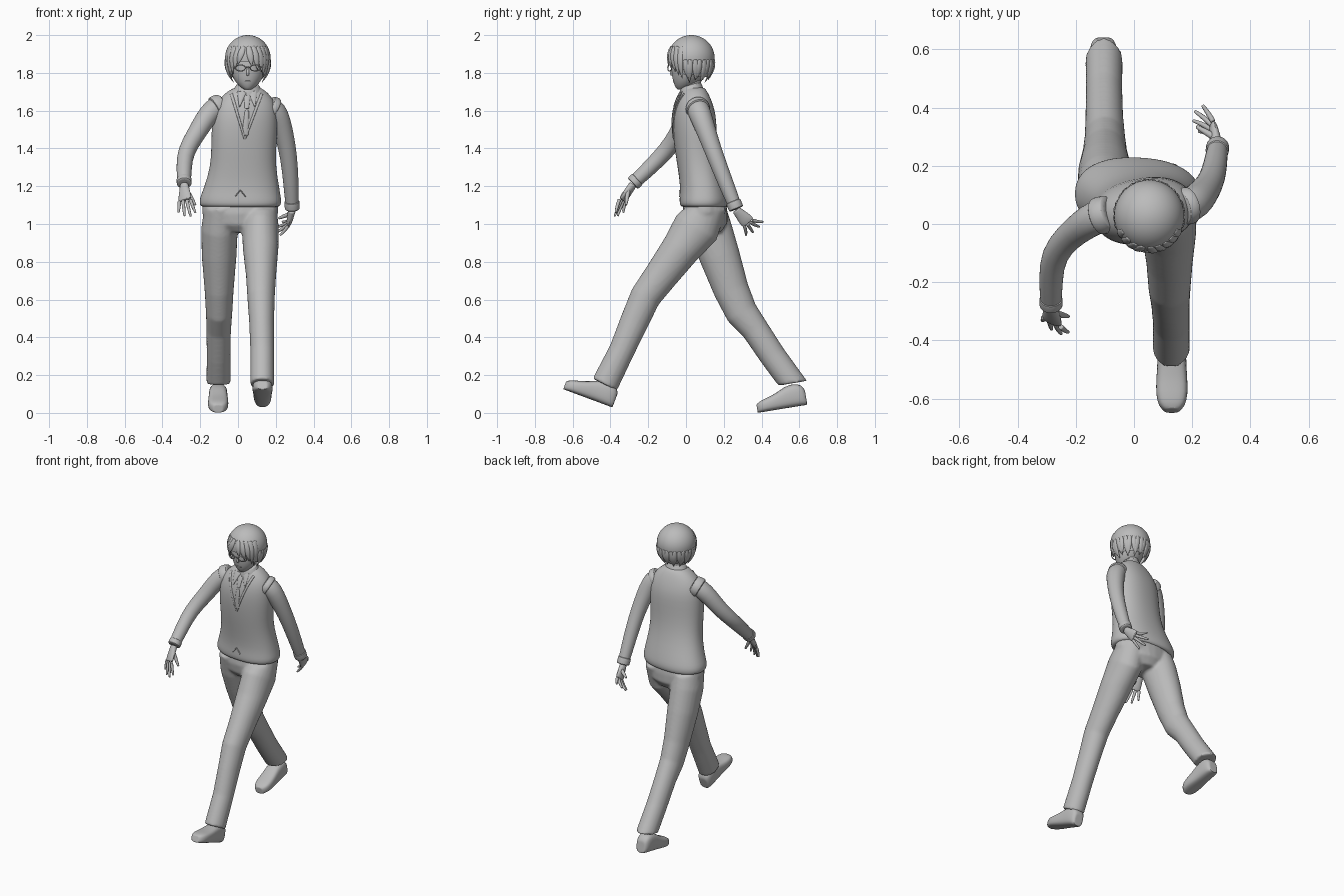
import bpy, bmesh, math
from mathutils import Vector
from mathutils.bvhtree import BVHTree

if "Cube" in bpy.data.objects:
    bpy.data.objects.remove(bpy.data.objects["Cube"], do_unlink=True)

grey = bpy.data.materials.new("plain_grey")
grey.use_nodes = True
grey.diffuse_color = (0.5, 0.5, 0.5, 1)
grey.node_tree.nodes["Principled BSDF"].inputs["Base Color"].default_value = (0.5, 0.5, 0.5, 1)


def finish(bm, name, subdiv=1):
    """Turn a bmesh into a named, smooth, subdivided object."""
    bmesh.ops.recalc_face_normals(bm, faces=bm.faces)
    mesh = bpy.data.meshes.new(name)
    bm.to_mesh(mesh)
    bm.free()
    mesh.materials.append(grey)
    obj = bpy.data.objects.new(name, mesh)
    bpy.context.collection.objects.link(obj)
    if subdiv:
        obj.modifiers.new("smooth", 'SUBSURF').levels = subdiv
        obj.modifiers["smooth"].render_levels = subdiv
    return obj


def skin(bm, rings):
    """Bridge rings of points and cap both ends with a small inset."""
    mid = [sum(r, Vector()) / len(r) for r in (rings[0], rings[-1])]
    rings = ([[mid[0].lerp(p, 0.85) for p in rings[0]]] + rings
             + [[mid[1].lerp(p, 0.85) for p in rings[-1]]])
    loops = [[bm.verts.new(p) for p in r] for r in rings]
    n = len(loops[0])
    for a, b in zip(loops, loops[1:]):
        for i in range(n):
            j = (i + 1) % n
            bm.faces.new((a[i], a[j], b[j], b[i]))
    bm.faces.new(loops[0])
    bm.faces.new(loops[-1])


def tube(bm, stations, sides=16, ref=(1, 0, 0), start=None, end=None):
    """Sweep ellipses; a station is x, y, z, half width, half depth."""
    pts = [Vector(s[:3]) for s in stations]
    rings = []
    for i, s in enumerate(stations):
        t = pts[min(i + 1, len(pts) - 1)] - pts[max(i - 1, 0)]
        if i == 0 and start:
            t = Vector(start)
        if i == len(pts) - 1 and end:
            t = Vector(end)
        t.normalize()
        u = Vector(ref)
        u = (u - t * u.dot(t)).normalized()
        v = t.cross(u)
        angles = [math.tau * k / sides for k in range(sides)]
        rings.append([pts[i] + u * math.cos(a) * s[3] + v * math.sin(a) * s[-1] for a in angles])
    skin(bm, rings)


def tube_object(name, stations, subdiv=1, **kw):
    bm = bmesh.new()
    tube(bm, stations, **kw)
    return finish(bm, name, subdiv)


def layers(name, rows, yaw=lambda z: 0, power=1.0, sides=32):
    """Stack of level ellipses; a row is z, x, y, half width, half depth."""
    rings = []
    for z, cx, cy, rx, ry in rows:
        ring = []
        for k in range(sides):
            a = math.tau * k / sides
            c, s = math.cos(a), math.sin(a)
            x = rx * math.copysign(abs(c) ** power, c)
            y = ry * math.copysign(abs(s) ** power, s)
            w = yaw(z)
            ring.append(Vector((cx + x * math.cos(w) - y * math.sin(w),
                                cy + x * math.sin(w) + y * math.cos(w), z)))
        rings.append(ring)
    bm = bmesh.new()
    skin(bm, rings)
    return finish(bm, name)


# Trousers: two striding legs fused with the hips
bm = bmesh.new()
tube(bm, [(.115, .1, 1.08, .09, .115), (.118, .055, .98, .098, .125), (.12, -.03, .865, .094, .103),
          (.122, -.13, .73, .08, .09), (.122, -.215, .615, .073, .082), (.125, -.275, .48, .066, .076),
          (.128, -.34, .33, .063, .068), (.128, -.43, .15, .064, .072)], 24, start=(0, 0, -1))
tube(bm, [(-.09, .1, 1.08, .09, .115), (-.098, .13, .97, .097, .115), (-.1, .178, .83, .092, .108),
          (-.1, .24, .65, .077, .094), (-.1, .295, .53, .07, .086), (-.102, .367, .44, .065, .073),
          (-.103, .46, .3, .063, .07), (-.103, .565, .157, .064, .077)], 24,
     start=(0, 0, -1), end=(0, .17, -1))
tube(bm, [(.012, .1, 1.13, .2, .11), (.012, .1, 1.06, .203, .12), (.012, .105, 1.0, .17, .115),
          (.012, .105, .955, .1, .08)], 24)
trousers = finish(bm, "trousers", 0)
remesh = trousers.modifiers.new("fuse", 'REMESH')
remesh.mode, remesh.voxel_size, remesh.use_smooth_shade = 'VOXEL', 0.009, True
relax = trousers.modifiers.new("relax", 'SMOOTH')
relax.factor, relax.iterations = 0.5, 6


# Shoes: flat soled sections from heel to toe
def shoe(name, x, heel, toe):
    heel, toe = Vector((x, *heel)), Vector((x, *toe))
    along = toe - heel
    up = Vector((1, 0, 0)).cross(along).normalized()
    if up.z < 0:
        up.negate()
    rings = []
    for t, w, h in ((0, .03, .08), (.05, .045, .11), (.2, .05, .125), (.4, .05, .115), (.6, .054, .085),
                    (.8, .056, .07), (.94, .046, .058), (1, .026, .045)):
        ring = []
        for k in range(16):
            a = math.tau * k / 16
            c, s = math.cos(a), math.sin(a)
            lift = h * .5 * (1 + math.copysign(abs(s) ** .6, s))
            ring.append(heel + along * t + up * lift
                        + Vector((math.copysign(abs(c) ** .7, c) * w, 0, 0)))
        rings.append(ring)
    bm = bmesh.new()
    skin(bm, rings)
    finish(bm, name)


shoe("left_shoe", .13, (-.39, .028), (-.65, .125))
shoe("right_shoe", -.105, (.642, .042), (.38, 0))

# Knitted vest, turned slightly towards the shoulders
vest = layers("vest", [
    (1.09, .012, .1, .203, .12), (1.1, .012, .098, .216, .13), (1.125, .013, .098, .218, .132),
    (1.15, .014, .096, .212, .129), (1.2, .02, .09, .198, .121), (1.3, .027, .068, .174, .112),
    (1.4, .03, .052, .172, .112), (1.5, .035, .045, .176, .115), (1.58, .037, .043, .172, .113),
    (1.64, .042, .041, .158, .097), (1.68, .045, .042, .128, .08), (1.71, .048, .042, .092, .064),
    (1.722, .05, .042, .065, .052)],
    yaw=lambda z: math.radians(-4 + 12 * min(1, (z - 1.09) / .4)), power=.88)

# Sleeves, cuffs and armhole bands
sleeves = {
    "left": [(.16, .055, 1.625, .058), (.2, .068, 1.6, .062), (.226, .09, 1.54, .057),
             (.25, .122, 1.45, .05), (.268, .155, 1.36, .046), (.28, .205, 1.23, .042),
             (.287, .262, 1.09, .036)],
    "right": [(-.08, .04, 1.635, .058), (-.135, .022, 1.605, .06), (-.175, -.005, 1.555, .055),
              (-.222, -.04, 1.475, .05), (-.278, -.105, 1.385, .046), (-.286, -.19, 1.3, .042),
              (-.285, -.275, 1.22, .037)]}
for side, path in sleeves.items():
    tube_object(side + "_sleeve", path)
    a, b = Vector(path[-2][:3]), Vector(path[-1][:3])
    tube_object(side + "_cuff", [(*a.lerp(b, t), .041) for t in (.78, .9, 1.08)])
    a, b = Vector(path[0][:3]), Vector(path[1][:3])
    tube_object(side + "_armhole", [(*a.lerp(b, t), r) for t, r in ((0, .06), (.5, .068), (.85, .066))])


# Hands: palm, four fingers and a thumb
def hand(side, wrist, knuckles, tips, thumb):
    wrist = Vector(wrist)
    k0, k1 = Vector(knuckles[0]), Vector(knuckles[1])
    across = k1 - k0
    mid = (k0 + k1) / 2
    bm = bmesh.new()
    tube(bm, [(*wrist, .024, .022), (*wrist.lerp(mid, .4), .031, .019),
              (*wrist.lerp(mid, .8), .04, .017), (*mid, .037, .012)], 12, ref=across)
    for i, tip in enumerate(tips):
        base, tip = k0.lerp(k1, i / 3), Vector(tip)
        bend = base.lerp(tip, .5) + (mid - wrist).normalized() * .007
        tube(bm, [(*base, .0105), (*bend, .0095), (*tip, .006)], 8, ref=across)
    base = wrist.lerp(k0, .35)
    tube(bm, [(*base, .014), (*base.lerp(Vector(thumb), .55), .012), (*thumb, .007)], 8, ref=across)
    finish(bm, side + "_hand")


hand("left", (.286, .265, 1.075), ((.272, .352, 1.02), (.268, .308, .993)),
     ((.235, .408, 1.012), (.208, .388, .985), (.203, .355, .955), (.222, .318, .94)), (.215, .335, 1.03))
hand("right", (-.285, -.28, 1.21), ((-.252, -.353, 1.13), (-.31, -.32, 1.122)),
     ((-.225, -.372, 1.06), (-.25, -.378, 1.04), (-.283, -.362, 1.042), (-.315, -.332, 1.06)),
     (-.225, -.318, 1.1))

# Neck and shirt collar
tube_object("neck", [(.05, .045, 1.66, .05), (.051, .035, 1.72, .047), (.052, .028, 1.79, .047)])
tube_object("collar", [(.05, .03, 1.685, .09, .072), (.05, .03, 1.71, .075, .064),
                       (.051, .026, 1.738, .06, .055)], start=(0, -.3, 1), end=(0, -.3, 1), sides=24)

# Trim laid on the front of the vest
bpy.context.view_layer.update()
surface = BVHTree.FromObject(vest, bpy.context.evaluated_depsgraph_get())


def trim(name, a, b, r0, r1, steps=10):
    path = []
    for i in range(steps + 1):
        t = i / steps
        x, z = a[0] + (b[0] - a[0]) * t, a[1] + (b[1] - a[1]) * t
        hit = surface.ray_cast(Vector((x, -1, z)), Vector((0, 1, 0)))[0]
        if hit:
            path.append((*hit, r0 + (r1 - r0) * t, .006))
    tube_object(name, path, sides=8)


trim("neckline_left", (.125, 1.69), (.036, 1.45), .009, .006)
trim("neckline_right", (-.035, 1.69), (.036, 1.45), .009, .006)
trim("collar_flap_left", (.075, 1.7), (.09, 1.62), .028, .003)
trim("collar_flap_right", (.02, 1.7), (.008, 1.62), .028, .003)
trim("tie", (.047, 1.6), (.037, 1.47), .012, .02)
trim("tie_knot", (.048, 1.68), (.046, 1.61), .02, .012, 4)
trim("hem_notch_left", (.012, 1.18), (.04, 1.145), .003, .003, 4)
trim("hem_notch_right", (.012, 1.18), (-.015, 1.145), .003, .003, 4)

# Face
HX = .052
layers("face", [(1.712, HX, -.025, .018, .02), (1.722, HX, -.015, .036, .04), (1.75, HX, 0, .066, .068),
                (1.79, HX, .014, .088, .09), (1.84, HX, .022, .1, .102), (1.9, HX, .028, .1, .102),
                (1.95, HX, .03, .075, .08)], sides=24)
tube_object("nose", [(HX, -.07, 1.825, .006), (HX, -.082, 1.8, .009), (HX, -.074, 1.788, .008)], sides=8)
tube_object("mouth", [(HX - .018, -.064, 1.757, .002), (HX, -.07, 1.756, .003),
                      (HX + .018, -.064, 1.757, .002)], sides=6, ref=(0, 0, 1))


# Glasses: two rims, a bridge and side arms
def wire(name, points):
    tube_object(name, [(*p, .003) for p in points], sides=6, ref=(0, .3, 1), subdiv=0)


for side, s in (("left", 1), ("right", -1)):
    rim = []
    for k in range(17):
        a = math.tau * k / 16
        x = .04 + .027 * math.cos(a)
        rim.append((HX + s * x, -.096 + x * x * 4.5, 1.826 + .016 * math.sin(a)))
    bm = bmesh.new()
    for p, q in zip(rim, rim[1:]):
        tube(bm, [(*p, .003), (*q, .003)], 6, ref=(0, 1, .01))
    finish(bm, side + "_rim", 0)
    wire(side + "_arm", [(HX + s * .067, -.075, 1.83), (HX + s * .1, -.02, 1.832), (HX + s * .102, .03, 1.83)])
wire("bridge", [(HX - .014, -.094, 1.828), (HX, -.097, 1.831), (HX + .014, -.094, 1.828)])


# Hair cap, cut higher over the face
def hair_point(az, z, grow=1.0):
    rz = .12 if z > 1.88 else .165
    f = math.sqrt(max(0, 1 - ((z - 1.88) / rz) ** 2)) * grow
    return Vector((HX + .121 * f * math.cos(az), .028 + .124 * f * math.sin(az), z))


bm = bmesh.new()
bmesh.ops.create_uvsphere(bm, u_segments=40, v_segments=28, radius=1)
for v in bm.verts:
    v.co = Vector((HX + v.co.x * .121, .028 + v.co.y * .124,
                   1.88 + v.co.z * (.12 if v.co.z > 0 else .165)))
cut = []
for f in bm.faces:
    c = f.calc_center_median()
    front = -(c.y - .028) / .124
    if c.z < (1.865 if front > .45 else 1.8 if front > -.1 else 1.775):
        cut.append(f)
bmesh.ops.delete(bm, geom=cut, context='FACES')
finish(bm, "hair_cap")


# Hair locks: flat tapered tufts hanging from the cap
def lock(bm, az, top, tip, width, sweep=0.0):
    path = []
    for t, w in ((0, .5), (.3, 1), (.65, .8), (1, .06)):
        p = hair_point(az + sweep * t, top + (tip - top) * t, .985 + .03 * t)
        path.append((*p, width * w, .009 * w + .001))
    tube(bm, path, 8, ref=(-math.sin(az), math.cos(az), 0))


bm = bmesh.new()
for deg, tip, sweep in ((-150, 1.775, .05), (-132, 1.795, -.1), (-116, 1.82, -.2), (-102, 1.845, -.25),
                        (-88, 1.835, .15), (-74, 1.815, .2), (-60, 1.805, .2), (-45, 1.785, .1),
                        (-30, 1.77, 0)):
    lock(bm, math.radians(deg), 1.94, tip, .022, sweep)
finish(bm, "fringe")
bm = bmesh.new()
for i in range(18):
    lock(bm, math.radians(-15 + i * 210 / 17), 1.87, (1.77, 1.75, 1.762)[i % 3], .021, .08 * (-1) ** i)
finish(bm, "back_hair")

# Smooth shading with sharp creases kept
for obj in bpy.context.collection.objects:
    obj.select_set(obj.type == 'MESH' and grey.name in obj.data.materials)
bpy.context.view_layer.objects.active = trousers
bpy.ops.object.shade_smooth_by_angle(angle=math.radians(50))
